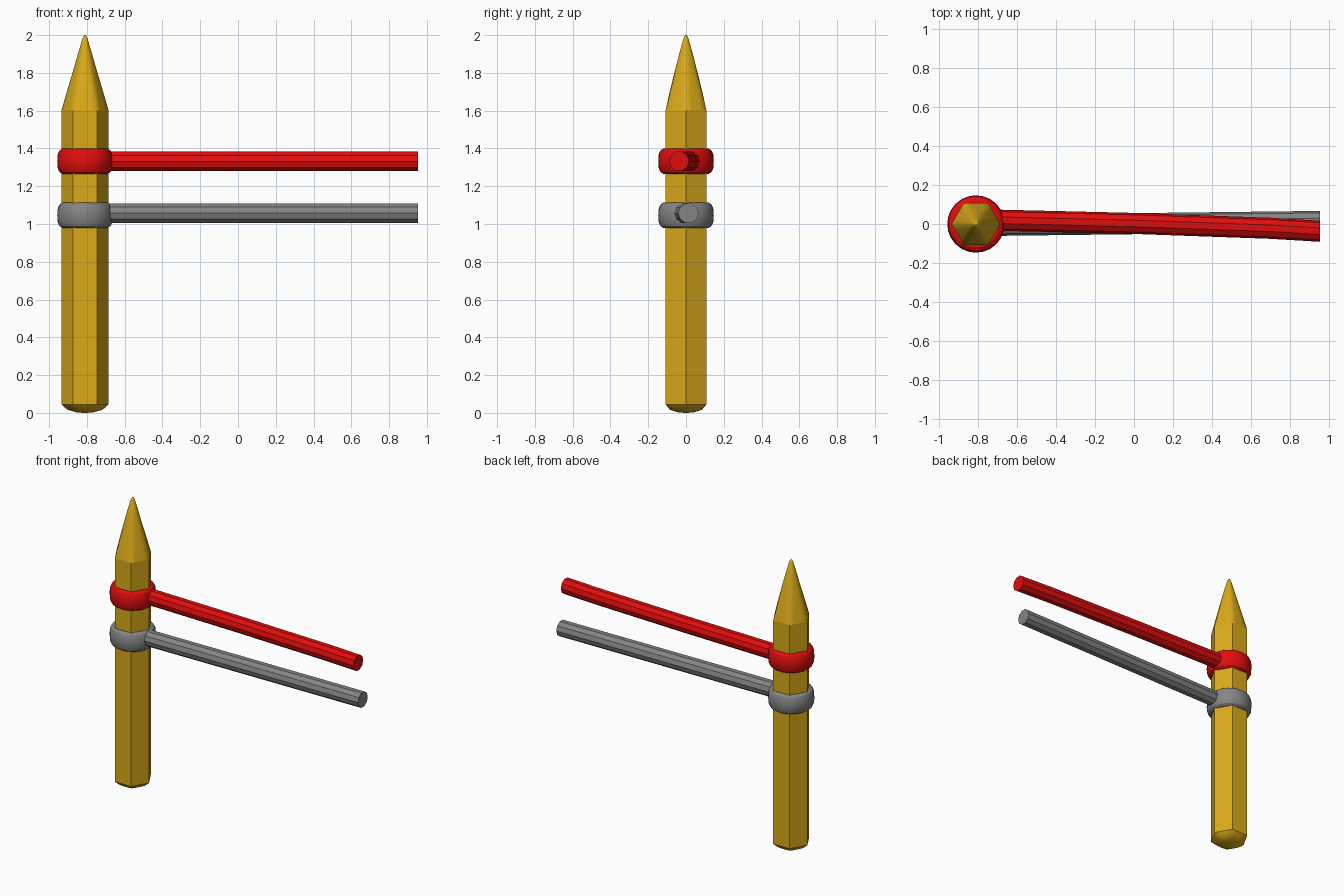
import bpy
import bmesh
from math import sin, cos, pi, radians
from mathutils import Vector

cube = bpy.data.objects.get("Cube")
if cube:
    bpy.data.objects.remove(cube, do_unlink=True)

AXIS = Vector((-0.81, 0, 0))   # centre line of the post
POST_R = 0.125


def material(name, colour):
    m = bpy.data.materials.new(name)
    m.use_nodes = True
    m.diffuse_color = (*colour, 1)
    m.node_tree.nodes["Principled BSDF"].inputs["Base Color"].default_value = (*colour, 1)
    return m


gold = material("gold", (0.70, 0.40, 0.010))
red = material("red", (0.75, 0.004, 0.004))
grey = material("grey", (0.235, 0.235, 0.235))


def loft(name, rings, mat, smooth=None, caps=(True, True), closed=False):
    """Skin a list of equal-length point rings."""
    bm = bmesh.new()
    loops = [[bm.verts.new(p) for p in ring] for ring in rings]
    n = len(loops[0])
    pairs = list(zip(loops, loops[1:]))
    if closed:
        pairs.append((loops[-1], loops[0]))
    for a, b in pairs:
        for i in range(n):
            j = (i + 1) % n
            bm.faces.new((a[i], a[j], b[j], b[i]))
    if caps[0]:
        bm.faces.new(loops[0][::-1])
    if caps[1]:
        bm.faces.new(loops[-1])
    bmesh.ops.recalc_face_normals(bm, faces=bm.faces)
    mesh = bpy.data.meshes.new(name)
    bm.to_mesh(mesh)
    bm.free()
    mesh.materials.append(mat)
    obj = bpy.data.objects.new(name, mesh)
    bpy.context.collection.objects.link(obj)
    if smooth:
        bpy.ops.object.select_all(action='DESELECT')
        obj.select_set(True)
        bpy.context.view_layer.objects.active = obj
        bpy.ops.object.shade_smooth_by_angle(angle=radians(smooth))
    return obj


def hex_ring(z, scale, roundness=0, n=24):
    """Ring that blends from a hexagon to a circle."""
    points = []
    for i in range(n):
        a = 2 * pi * i / n
        hexagon = cos(pi / 6) / cos(a % (pi / 3) - pi / 6)
        r = POST_R * scale * (hexagon * (1 - roundness) + roundness)
        points.append(AXIS + Vector((r * cos(a), r * sin(a), z)))
    return points


# Hexagonal post, sharpened tip and domed foot
loft("post", [hex_ring(0.045, 1, n=6), hex_ring(1.6, 1, n=6)], gold, caps=(False, False))
loft("post_tip", [hex_ring(1.6, 1), hex_ring(1.7, 0.77, 0.25), hex_ring(1.8, 0.53, 0.5),
                  hex_ring(1.9, 0.30, 0.75), hex_ring(1.985, 0.10, 1), hex_ring(2.0, 0.03, 1)],
     gold, smooth=70, caps=(False, True))
loft("post_foot", [hex_ring(0.0, 0.08, 1), hex_ring(0.004, 0.4, 0.7), hex_ring(0.017, 0.75, 0.3),
                   hex_ring(0.045, 1)], gold, smooth=70, caps=(True, False))


def collar(name, z, mat):
    """Rounded band around the post."""
    profile = [(0.10, -0.067), (0.120, -0.067), (0.135, -0.057), (0.144, -0.038), (0.147, 0)]
    profile += [(r, -h) for r, h in reversed(profile[:-1])]
    rings = [[AXIS + Vector((r * cos(a), r * sin(a), z + h)) for r, h in profile]
             for a in (2 * pi * i / 24 for i in range(24))]
    loft(name, rings, mat, smooth=30, caps=(False, False), closed=True)


def arm(name, z, path, mat, sides=10, radius=0.054):
    """Faceted rod that follows a slightly bent path."""
    rings = [[(x, y + radius * cos(a), z + radius * sin(a))
              for a in (2 * pi * i / sides for i in range(sides))] for x, y in path]
    loft(name, rings, mat)


# Upper and lower swinging arms with their collars
collar("upper_collar", 1.332, red)
arm("upper_arm", 1.332, [(-0.8, 0.022), (0, 0.003), (0.7, -0.022), (0.952, -0.037)], red)
collar("lower_collar", 1.046, grey)
arm("lower_arm", 1.057, [(-0.8, -0.008), (0.952, 0.013)], grey)
